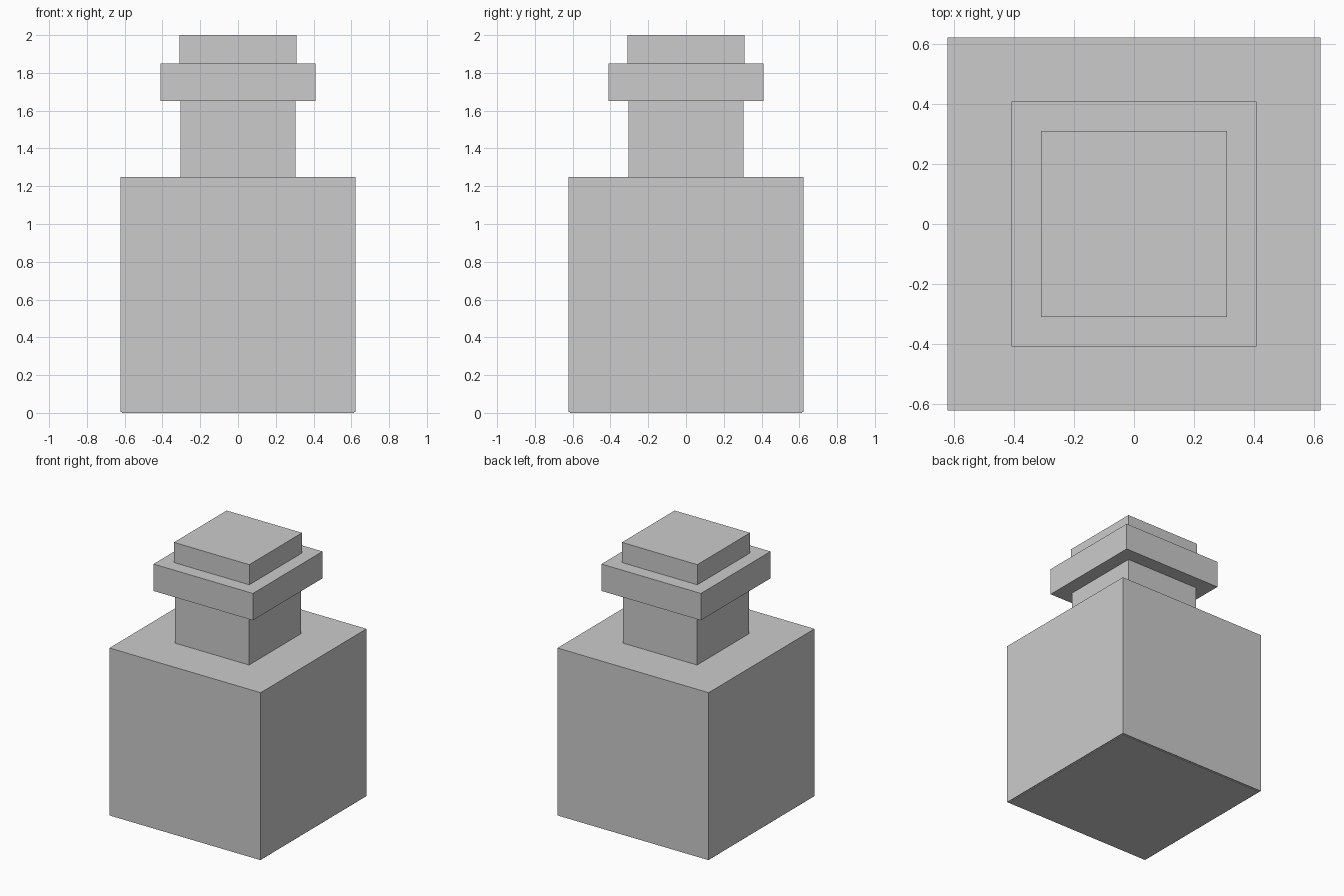
import bpy

# Remove the default object
cube = bpy.data.objects.get("Cube")
if cube:
    bpy.data.objects.remove(cube, do_unlink=True)

# Single plain grey
grey = bpy.data.materials.new("light grey")
grey.use_nodes = True
colour = (0.6, 0.6, 0.6, 1)
grey.diffuse_color = colour
grey.node_tree.nodes["Principled BSDF"].inputs["Base Color"].default_value = colour


def block(name, half_width, bottom, top):
    """Square block centred on the vertical axis."""
    bpy.ops.mesh.primitive_cube_add(size=1, location=(0, 0, (bottom + top) / 2))
    obj = bpy.context.object
    obj.name = name
    obj.scale = (2 * half_width, 2 * half_width, top - bottom)
    bpy.ops.object.transform_apply(location=False, rotation=False, scale=True)
    obj.data.materials.append(grey)


# Square bottle, stacked from the ground up
block("base_plate", 0.615, 0, 0.006)
block("bottle_body", 0.622, 0.006, 1.25)
block("bottle_neck", 0.305, 1.25, 1.65)
block("neck_collar", 0.409, 1.65, 1.85)
block("stopper", 0.31, 1.85, 2)
